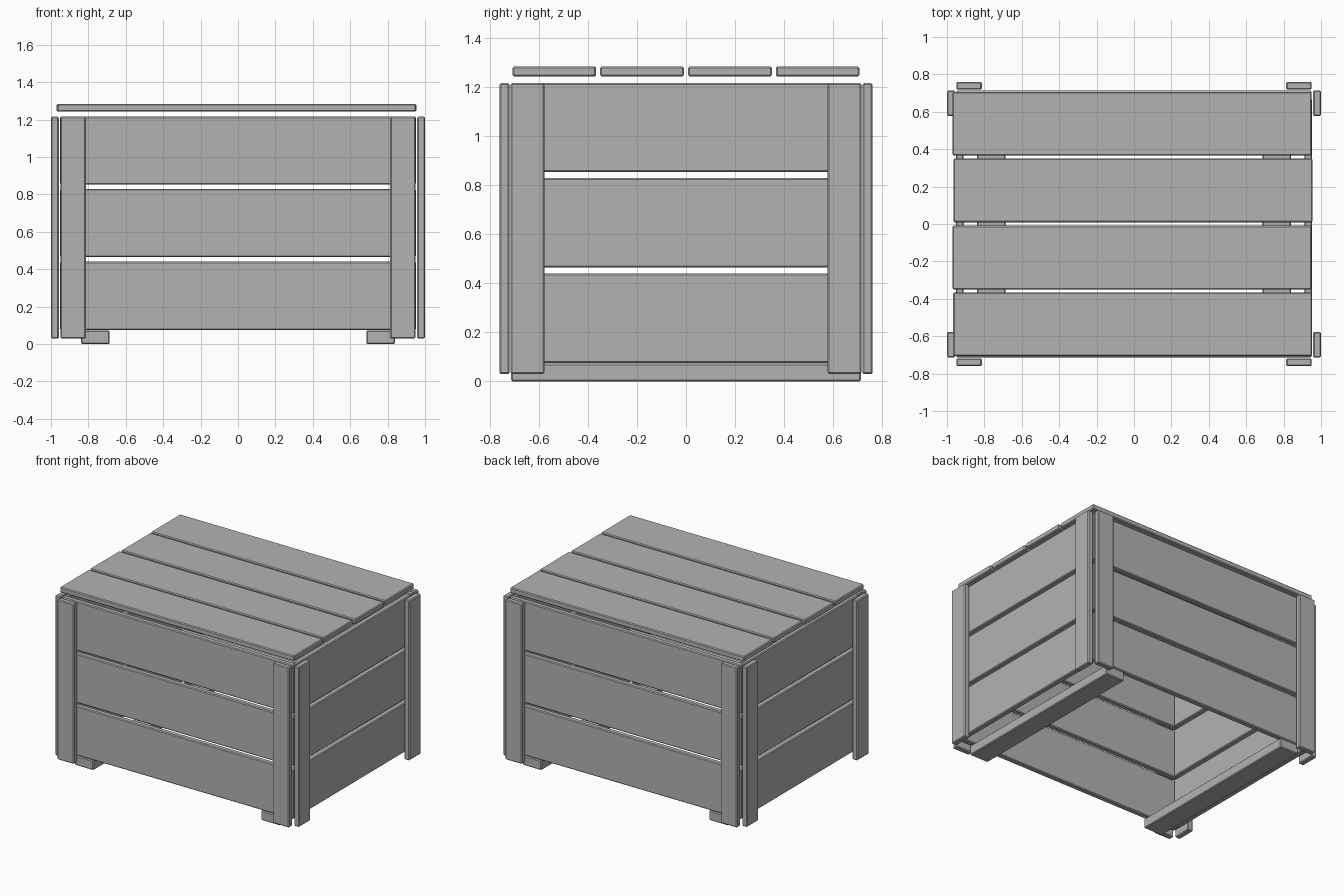
import bpy

cube = bpy.data.objects.get("Cube")
if cube:
    bpy.data.objects.remove(cube, do_unlink=True)

grey = bpy.data.materials.new("plain grey")
grey.use_nodes = True
colour = (0.45, 0.45, 0.45, 1)
grey.diffuse_color = colour
grey.node_tree.nodes["Principled BSDF"].inputs["Base Color"].default_value = colour


def board(name, x, y, z, bevel=0.006):
    """Chamfered board given by its (low, high) range on each axis."""
    ranges = (x, y, z)
    bpy.ops.mesh.primitive_cube_add(size=1, location=[(a + b) / 2 for a, b in ranges])
    ob = bpy.context.object
    ob.name = name
    ob.scale = [b - a for a, b in ranges]
    bpy.ops.object.transform_apply(location=False, rotation=False, scale=True)
    mod = ob.modifiers.new("chamfer", "BEVEL")
    mod.width = bevel
    mod.segments = 1
    ob.data.materials.append(grey)
    return ob


def span(sign, a, b):
    """Range a..b, mirrored when sign is negative."""
    return (a, b) if sign > 0 else (-b, -a)


POST_Z = (0.03, 1.215)
ROWS = [(0.075, 0.44), (0.465, 0.828), (0.853, 1.215)]

# Walls: three planks high on each side
for row, z in enumerate(ROWS):
    for s, side in ((-1, "front"), (1, "back")):
        board(f"{side}_plank_{row}", (-0.95, 0.95), span(s, 0.672, 0.713), z)
    for s, side in ((-1, "right"), (1, "left")):
        board(f"{side}_plank_{row}", span(s, 0.911, 0.952), (-0.67, 0.67), z)

# Corner posts: two battens at each corner, and a runner under each end
for sx, side in ((-1, "right"), (1, "left")):
    for sy, end in ((-1, "front"), (1, "back")):
        board(f"{end}_{side}_face_post", span(sx, 0.814, 0.95), span(sy, 0.719, 0.76), POST_Z)
        board(f"{end}_{side}_side_post", span(sx, 0.958, 1.0), span(sy, 0.577, 0.714), POST_Z)
    board(f"{side}_runner", span(sx, 0.686, 0.84), (-0.713, 0.713), (0, 0.073))

# Lid: four boards, slightly staggered lengthways
LID_Y = [(-0.706, -0.366), (-0.35, -0.009), (0.009, 0.35), (0.366, 0.706)]
SHIFT = [-0.007, -0.01, -0.005, -0.01]
for i, (y, dx) in enumerate(zip(LID_Y, SHIFT)):
    board(f"lid_board_{i}", (dx - 0.96, dx + 0.96), y, (1.243, 1.283))
